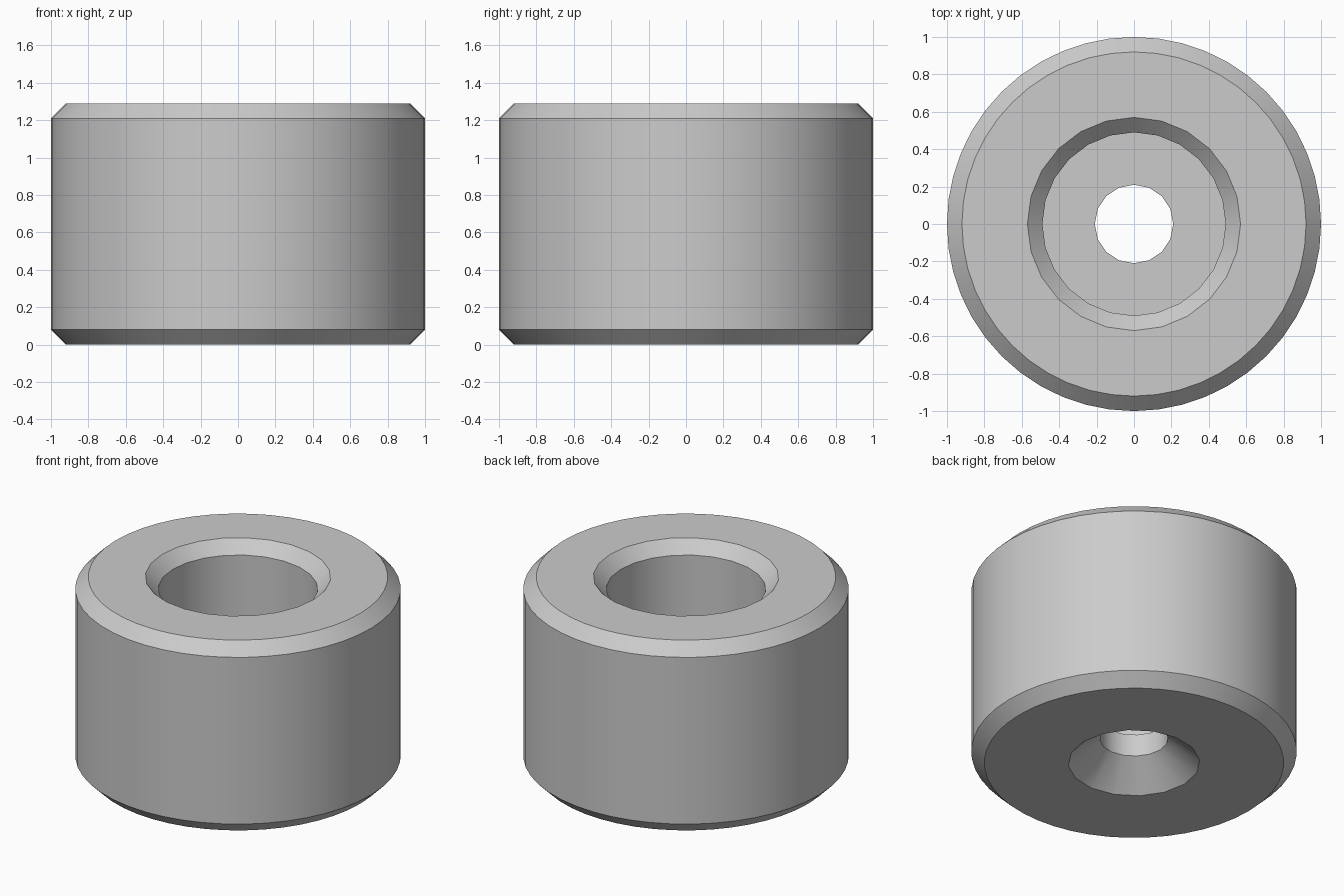
import bpy
import bmesh
import math

cube = bpy.data.objects.get("Cube")
if cube:
    bpy.data.objects.remove(cube, do_unlink=True)

HEIGHT = 1.29
CHAMFER = 0.08
FLOOR = 0.32

grey = bpy.data.materials.new("plain grey")
grey.use_nodes = True
colour = (0.6, 0.6, 0.6, 1)
grey.diffuse_color = colour
grey.node_tree.nodes["Principled BSDF"].inputs["Base Color"].default_value = colour


def turned(name, profile, sides):
    """Closed solid turned about z from (radius, height) points, bottom to top."""
    bm = bmesh.new()
    rings = []
    for r, z in profile:
        angles = [math.tau * i / sides for i in range(sides)]
        rings.append([bm.verts.new((r * math.cos(a), r * math.sin(a), z)) for a in angles])
    for low, high in zip(rings, rings[1:]):
        for i in range(sides):
            j = (i + 1) % sides
            bm.faces.new((low[i], low[j], high[j], high[i]))
    bm.faces.new(rings[0][::-1])
    bm.faces.new(rings[-1])
    mesh = bpy.data.meshes.new(name)
    bm.to_mesh(mesh)
    bm.free()
    mesh.materials.append(grey)
    obj = bpy.data.objects.new(name, mesh)
    bpy.context.collection.objects.link(obj)
    return obj


# Chamfered outer body
body = turned("bushing_body", [(1 - CHAMFER, 0), (1, CHAMFER),
                               (1, HEIGHT - CHAMFER), (1 - CHAMFER, HEIGHT)], 48)

# Wide top bore with a chamfered mouth
bore = turned("bore_cutter", [(0.49, FLOOR), (0.49, HEIGHT - CHAMFER),
                              (0.57, HEIGHT), (0.57, HEIGHT + 0.2)], 24)

# Small through hole, countersunk from below
hole = turned("hole_cutter", [(0.405, -0.2), (0.405, 0), (0.21, 0.17),
                              (0.21, FLOOR + 0.2)], 16)

# Cut both, then keep only the finished body
for cutter in (bore, hole):
    mod = body.modifiers.new(cutter.name, "BOOLEAN")
    mod.operation = "DIFFERENCE"
    mod.solver = "EXACT"
    mod.object = cutter
bpy.context.view_layer.objects.active = body
body.select_set(True)
for mod in list(body.modifiers):
    bpy.ops.object.modifier_apply(modifier=mod.name)
for cutter in (bore, hole):
    bpy.data.objects.remove(cutter, do_unlink=True)

bpy.ops.object.select_all(action="DESELECT")
body.select_set(True)
bpy.ops.object.shade_smooth_by_angle(angle=math.radians(32))
